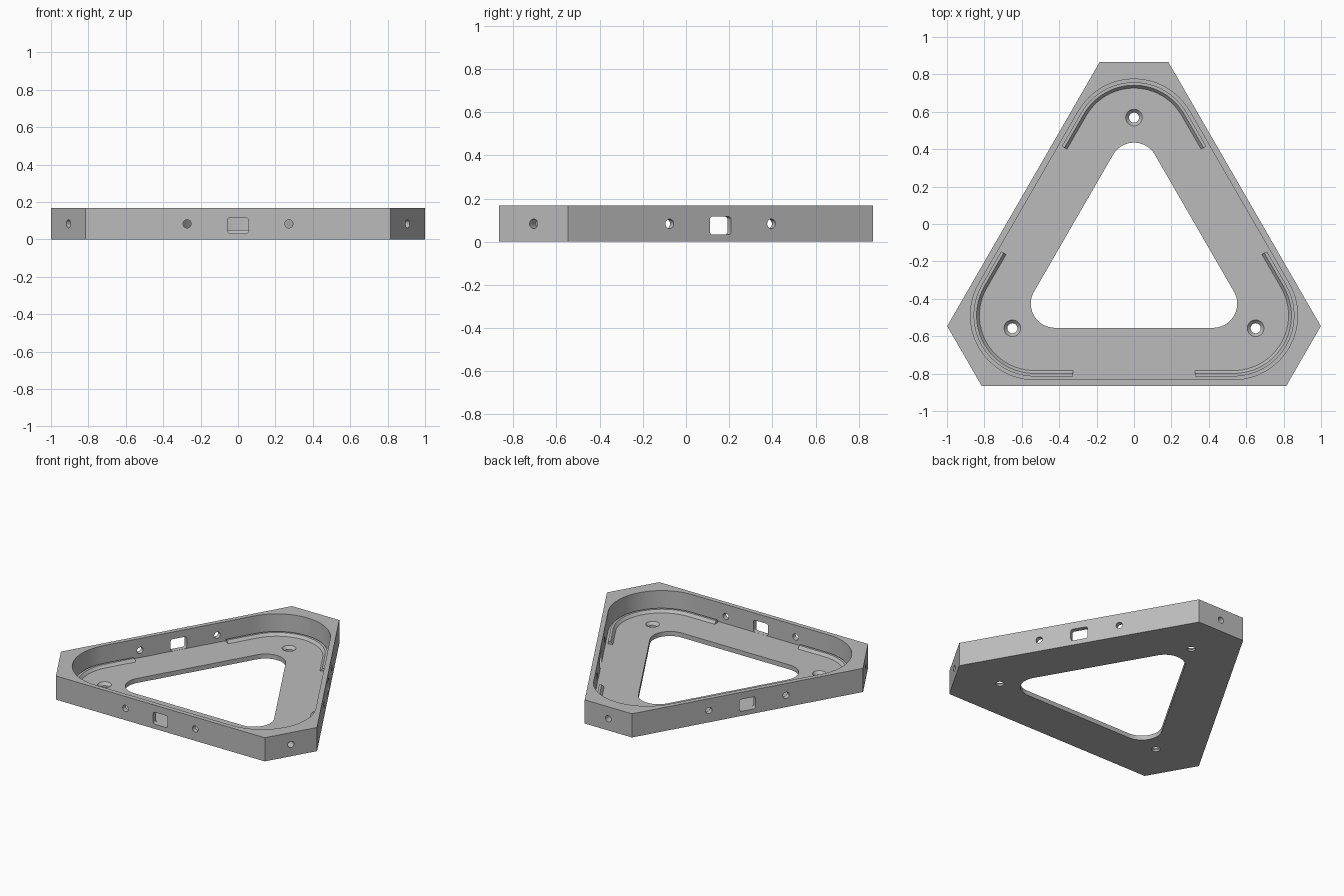
import bpy, bmesh
from math import radians, sqrt
from mathutils import Vector, Matrix

CENTRE_Y = -0.182      # centre of the threefold symmetry
HEIGHT, FLOOR = 0.167, 0.032
SIDE, TIP = 0.683, 1.047   # distance of long sides and cut corners
HOLE_Z = 0.083

cube = bpy.data.objects.get("Cube")
if cube:
    bpy.data.objects.remove(cube, do_unlink=True)

grey = bpy.data.materials.new("light_grey")
grey.use_nodes = True
colour = (0.5, 0.5, 0.5, 1)
grey.diffuse_color = colour
grey.node_tree.nodes["Principled BSDF"].inputs["Base Color"].default_value = colour


def polar(angle):
    return Matrix.Rotation(radians(angle), 2) @ Vector((1, 0))


def make(name, bm):
    bmesh.ops.recalc_face_normals(bm, faces=bm.faces)
    mesh = bpy.data.meshes.new(name)
    bm.to_mesh(mesh)
    bm.free()
    mesh.materials.append(grey)
    obj = bpy.data.objects.new(name, mesh)
    bpy.context.collection.objects.link(obj)
    return obj


def loft(name, rings, closed=False):
    """Skin rings of 3D points, capping the ends unless closed."""
    bm = bmesh.new()
    rows = [[bm.verts.new(p) for p in ring] for ring in rings]
    for a, b in zip(rows, rows[1:]):
        for i in range(len(a)):
            j = (i + 1) % len(a)
            bm.faces.new((a[i], a[j], b[j], b[i]))
    bm.faces.new(rows[0])
    bm.faces.new(rows[-1])
    return make(name, bm)


def prism(name, points, z0, z1):
    return loft(name, [[(p[0], p[1], z) for p in points] for z in (z0, z1)])


def corner_arc(angle, inradius, radius, steps=24):
    middle = polar(angle) * 2 * (inradius - radius)
    return [middle + polar(angle - 60 + 120 * i / steps) * radius
            for i in range(steps + 1)]


def rounded_triangle(inradius, radius):
    return [p for k in range(3) for p in corner_arc(90 + 120 * k, inradius, radius)]


def cylinder(r0, r1, depth, matrix):
    bm = bmesh.new()
    bmesh.ops.create_cone(bm, cap_ends=True, segments=32, radius1=r0, radius2=r1,
                          depth=depth, matrix=matrix)
    return make("cutter", bm)


def facing(angle, distance, shift=0):
    """Frame whose local z points outwards through the wall at an angle."""
    turn = Matrix.Rotation(radians(angle), 4, 'Z')
    return turn @ Matrix.Translation((distance, shift, HOLE_Z)) @ Matrix.Rotation(radians(90), 4, 'Y')


# Outer body: a triangle with cut corners
half = (2 * SIDE - TIP) / sqrt(3)
outline = []
for k in range(3):
    out, along = polar(90 + 120 * k), polar(180 + 120 * k)
    outline += [out * TIP - along * half, out * TIP + along * half]
frame = prism("triangular_frame", outline, 0, HEIGHT)

# Cavity and central opening
cutters = [prism("cutter", rounded_triangle(0.65, 0.343), FLOOR, 0.3),
           prism("cutter", rounded_triangle(0.373, 0.129), -0.1, 0.1)]

# Window profile with rounded corners
window = []
for k, (sx, sy) in enumerate(((1, 1), (-1, 1), (-1, -1), (1, -1))):
    for i in range(7):
        p = polar(90 * k + 15 * i) * 0.015
        window.append((sx * 0.042 + p.x, sy * 0.027 + p.y))

for k in range(3):
    corner, side = 90 + 120 * k, 30 + 120 * k
    spot = polar(corner) * 0.751
    # Countersunk floor screw hole
    cutters.append(cylinder(0.027, 0.027, 0.2, Matrix.Translation((*spot, 0))))
    cutters.append(cylinder(0.027, 0.045, 0.02, Matrix.Translation((*spot, FLOOR - 0.0095))))
    # Blind hole in the cut corner, through holes in the long wall
    cutters.append(cylinder(0.022, 0.022, 0.12, facing(corner, TIP)))
    for shift in (-0.272, 0.272):
        cutters.append(cylinder(0.022, 0.022, 0.1, facing(side, SIDE, shift)))
    # Window in the long wall
    turn = Matrix.Rotation(radians(side), 4, 'Z')
    cutters.append(loft("cutter", [[turn @ Vector((x, u, 0.0745 + v)) for u, v in window]
                                   for x in (0.63, 0.75)]))

for cutter in cutters:
    mod = frame.modifiers.new("cut", 'BOOLEAN')
    mod.operation, mod.solver, mod.object = 'DIFFERENCE', 'EXACT', cutter
bpy.context.view_layer.update()
graph = bpy.context.evaluated_depsgraph_get()
carved = bpy.data.meshes.new_from_object(frame.evaluated_get(graph))
frame.modifiers.clear()
frame.data = carved
for cutter in cutters:
    bpy.data.objects.remove(cutter, do_unlink=True)

# Raised corner ridges with a bevelled inner face
profile = [(0.017, FLOOR - 0.002), (0.017, 0.051), (0.033, 0.051), (0.050, FLOOR - 0.002)]
parts = [frame]
for k, label in enumerate(("back", "right", "left")):
    angle = 90 + 120 * k
    columns = []
    for inset, z in profile:
        a, r = 0.65 - inset, 0.343 - inset
        start = polar(angle - 60) * a + polar(angle + 30) * 0.325
        end = polar(angle + 60) * a + polar(angle - 30) * 0.325
        path = [start] + corner_arc(angle, a, r) + [end]
        columns.append([(p.x, p.y, z) for p in path])
    parts.append(loft(label + "_corner_ridge", list(zip(*columns))))

# Shade curved walls smoothly and place everything
bpy.ops.object.select_all(action='DESELECT')
for obj in parts:
    obj.location.y = CENTRE_Y
    obj.select_set(True)
bpy.context.view_layer.objects.active = frame
bpy.ops.object.shade_smooth_by_angle(angle=radians(30))
